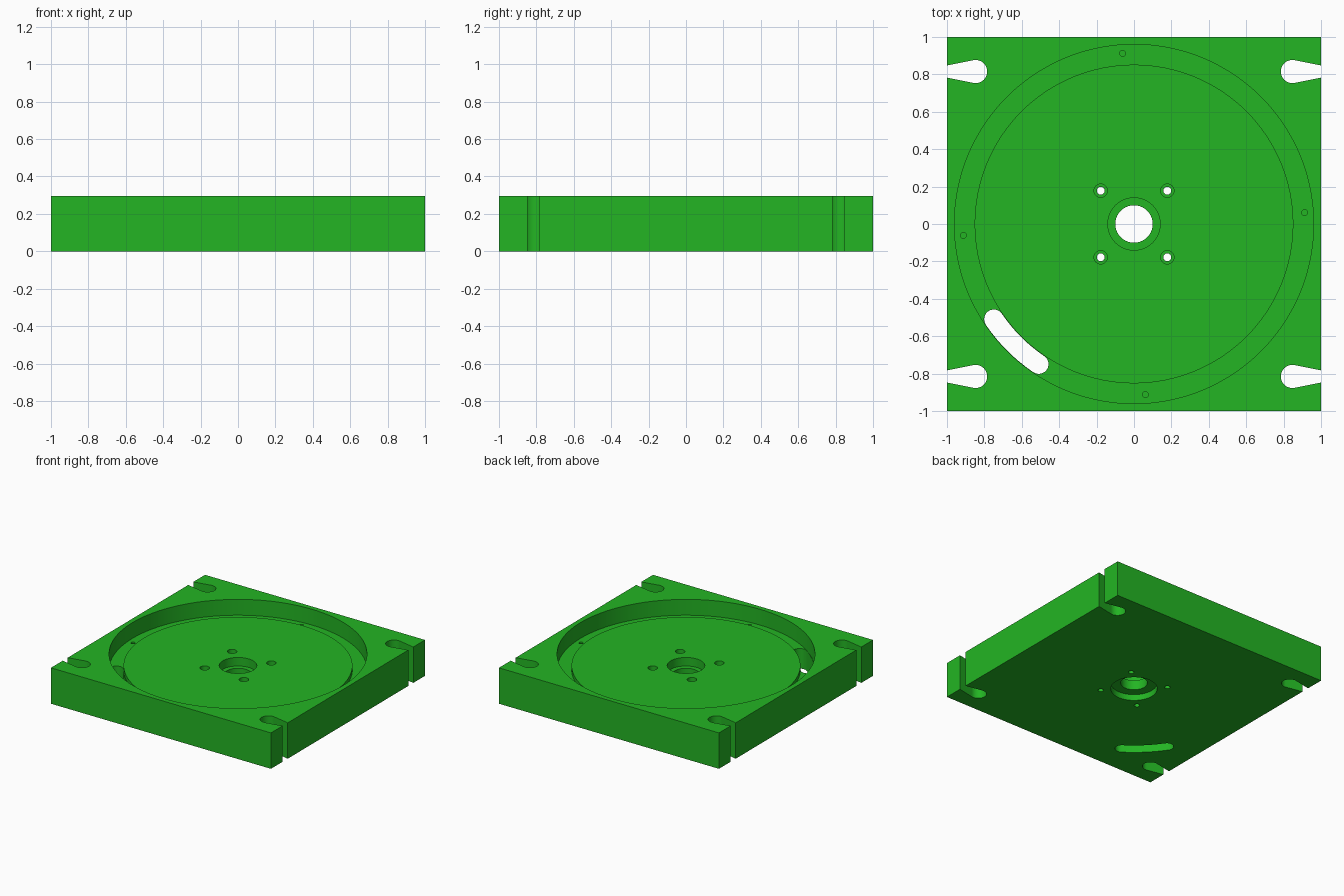
import bpy, bmesh, math
from mathutils import Matrix

if "Cube" in bpy.data.objects:
    bpy.data.objects.remove(bpy.data.objects["Cube"])

H = 0.295          # plate thickness
green = bpy.data.materials.new("green")
green.diffuse_color = (0.017, 0.46, 0.017, 1)
green.use_nodes = True
green.node_tree.nodes["Principled BSDF"].inputs["Base Color"].default_value = green.diffuse_color


def to_object(name, bm):
    bmesh.ops.recalc_face_normals(bm, faces=bm.faces)
    me = bpy.data.meshes.new(name)
    bm.to_mesh(me)
    bm.free()
    me.materials.append(green)
    ob = bpy.data.objects.new(name, me)
    bpy.context.collection.objects.link(ob)
    return ob


def lathe(name, profile, x=0, y=0, seg=32):
    """Closed solid turned about a vertical axis; profile starts and ends on the axis."""
    bm = bmesh.new()
    vs = [bm.verts.new((r, 0, z)) for r, z in profile]
    es = [bm.edges.new(p) for p in zip(vs, vs[1:])]
    bmesh.ops.spin(bm, geom=vs + es, cent=(0, 0, 0), axis=(0, 0, 1),
                   angle=math.tau, steps=seg, use_duplicate=False)
    bmesh.ops.remove_doubles(bm, verts=bm.verts, dist=1e-5)
    bmesh.ops.transform(bm, matrix=Matrix.Translation((x, y, 0)), verts=bm.verts)
    return to_object(name, bm)


def prism(name, outline, z0, z1):
    bm = bmesh.new()
    face = bm.faces.new([bm.verts.new((x, y, z0)) for x, y in outline])
    top = bmesh.ops.extrude_face_region(bm, geom=[face])["geom"]
    for v in top:
        if isinstance(v, bmesh.types.BMVert):
            v.co.z = z1
    return to_object(name, bm)


def arc(cx, cy, r, a0, a1, n):
    return [(cx + r * math.cos(math.radians(a0 + (a1 - a0) * i / n)),
             cy + r * math.sin(math.radians(a0 + (a1 - a0) * i / n))) for i in range(n + 1)]


# Square base plate
plate = prism("base_plate", [(-1, -1), (1, -1), (1, 1), (-1, 1)], 0, H)
cutters = []

# Round recess with outer channel, raised disc and stepped centre bore
cutters.append(lathe("recess_cutter", [
    (0, -0.1), (0.175, -0.1), (0.175, 0.05), (0.10, 0.05), (0.10, 0.13), (0.14, 0.13),
    (0.14, 0.20), (0.852, 0.20), (0.852, 0.165), (0.96, 0.165), (0.96, 0.4), (0, 0.4)], seg=128))

# Four stepped screw holes around the bore
for x in (-0.178, 0.178):
    for y in (-0.178, 0.178):
        cutters.append(lathe("screw_hole_cutter", [
            (0, -0.1), (0.021, -0.1), (0.021, 0.13), (0.036, 0.13), (0.036, 0.25), (0, 0.25)], x, y))

# Four blind pin holes in the channel floor
for k in range(4):
    a = math.radians(93.8 + 90 * k)
    cutters.append(lathe("pin_hole_cutter", [(0, 0.08), (0.016, 0.08), (0.016, 0.22), (0, 0.22)],
                         0.914 * math.cos(a), 0.914 * math.sin(a), 20))

# Curved slot through the channel floor
R, w, a0, a1 = 0.906, 0.052, 214.2, 235.8
ends = [(R * math.cos(math.radians(a)), R * math.sin(math.radians(a))) for a in (a0, a1)]
outline = (arc(0, 0, R + w, a0, a1, 16) + arc(*ends[1], w, a1, a1 + 180, 16)[1:]
           + arc(0, 0, R - w, a1, a0, 16)[1:] + arc(*ends[0], w, a0 + 180, a0 + 360, 16)[1:-1])
cutters.append(prism("curved_slot_cutter", outline, -0.1, 0.25))

# Teardrop mounting slots, open at the sides
drop = [(1.1, 0.0126)] + arc(0.847, 0, 0.062, 78.7, 281.3, 28) + [(1.1, -0.0126)]
for sx in (-1, 1):
    for sy in (-1, 1):
        cutters.append(prism("mounting_slot_cutter",
                             [(sx * x, sy * 0.815 + y) for x, y in drop], -0.1, 0.4))

# Cut everything from the plate
for c in cutters:
    mod = plate.modifiers.new(c.name, "BOOLEAN")
    mod.operation, mod.solver, mod.object = "DIFFERENCE", "EXACT", c
    c.hide_render = True
dg = bpy.context.evaluated_depsgraph_get()
cut_mesh = bpy.data.meshes.new_from_object(plate.evaluated_get(dg))
plate.modifiers.clear()
plate.data = cut_mesh
for c in cutters:
    bpy.data.objects.remove(c)

# Smooth round walls, keep edges sharp
bpy.context.view_layer.objects.active = plate
plate.select_set(True)
bpy.ops.object.shade_smooth_by_angle(angle=math.radians(30))
